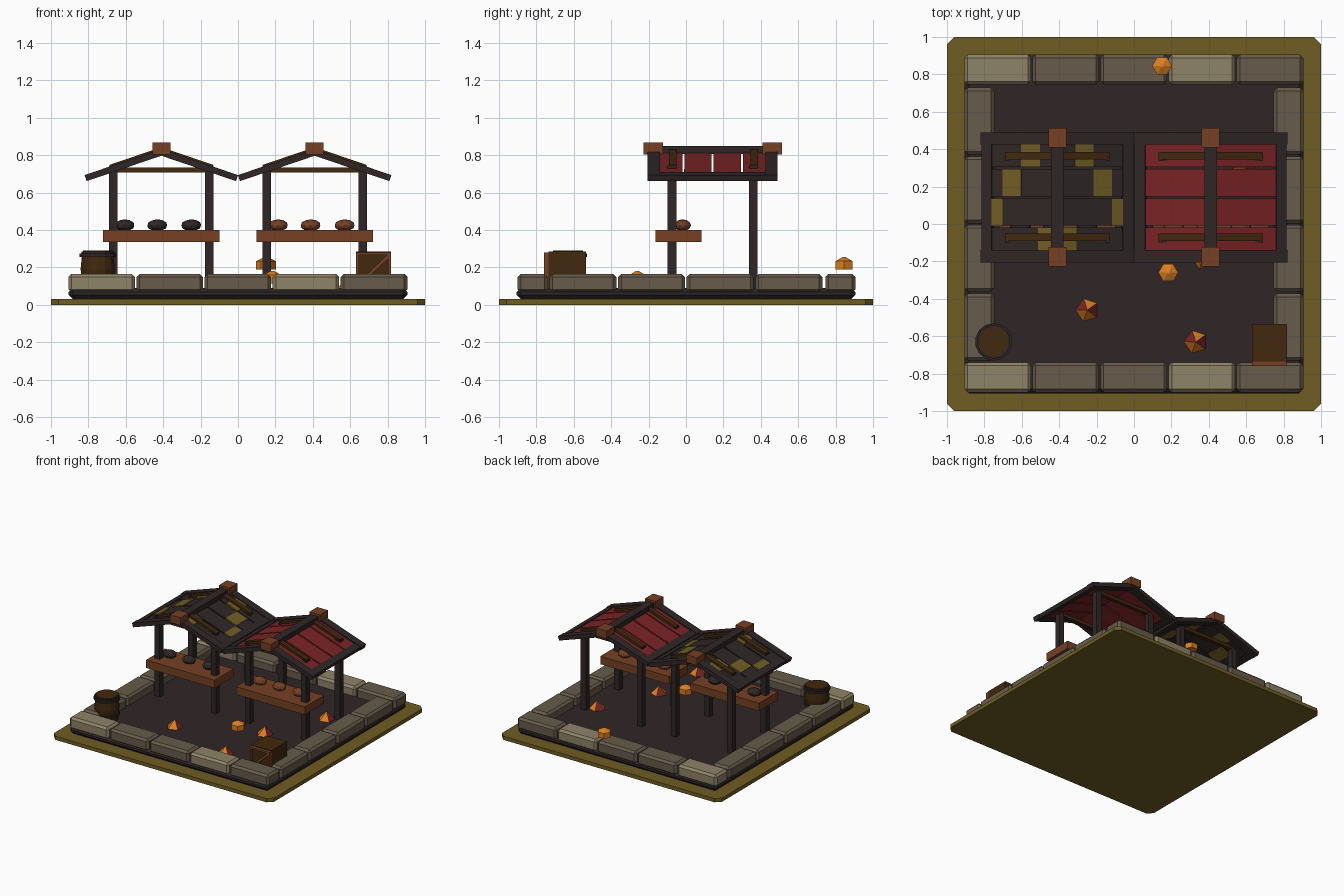
import bpy, bmesh, math
from mathutils import Matrix, Vector

if "Cube" in bpy.data.objects:
    bpy.data.objects.remove(bpy.data.objects["Cube"])


def mat(name, r, g, b):
    m = bpy.data.materials.new(name)
    lin = [((c / 255 + 0.055) / 1.055) ** 2.4 if c > 10 else c / 255 / 12.92 for c in (r, g, b)]
    m.diffuse_color = (*lin, 1)
    m.use_nodes = True
    m.node_tree.nodes["Principled BSDF"].inputs["Base Color"].default_value = m.diffuse_color
    return m


OLIVE = mat("olive moss", 112, 93, 36)
DARK = mat("charred wood", 48, 38, 38)
LIGHT = mat("light stone", 143, 131, 104)
STONE = mat("grey stone", 103, 91, 75)
RED = mat("red plank", 122, 35, 38)
BROWN = mat("brown wood", 118, 64, 36)
DBROWN = mat("dark brown wood", 66, 40, 14)
ORANGE = mat("orange", 222, 126, 35)


def finish(name, bm, mats, M=Matrix()):
    bm.transform(M)
    bmesh.ops.recalc_face_normals(bm, faces=bm.faces)
    me = bpy.data.meshes.new(name)
    bm.to_mesh(me)
    bm.free()
    for m in mats:
        me.materials.append(m)
    ob = bpy.data.objects.new(name, me)
    bpy.context.collection.objects.link(ob)
    return ob


def box(name, x, y, z, m, bevel=0, only_vertical=False, M=Matrix()):
    """Box from (min, max) ranges, with optional chamfer."""
    bm = bmesh.new()
    bmesh.ops.create_cube(bm, size=1)
    for v in bm.verts:
        v.co = Vector([(r[0] + r[1]) / 2 + c * (r[1] - r[0]) for r, c in zip((x, y, z), v.co)])
    if bevel:
        es = [e for e in bm.edges if not only_vertical
              or abs(e.verts[0].co.z - e.verts[1].co.z) > 1e-4]
        bmesh.ops.bevel(bm, geom=es, offset=bevel, segments=1, affect='EDGES')
    return finish(name, bm, [m], M)


def cone(name, loc, r1, r2, h, n, mats, turn=0):
    bm = bmesh.new()
    bmesh.ops.create_cone(bm, cap_ends=True, segments=n, radius1=r1, radius2=r2, depth=h)
    return finish(name, bm, mats, Matrix.Translation((loc[0], loc[1], loc[2] + h / 2))
                  @ Matrix.Rotation(turn, 4, 'Z'))


# ground plates
box("ground_plate", (-1, 1), (-1, 1), (0, 0.03), OLIVE, 0.04, True)
box("floor_slab", (-0.905, 0.905), (-0.905, 0.905), (0.03, 0.09), DARK, 0.022)

# border stones
for y0 in (-0.9, 0.745):
    for i in range(5):
        x0 = -0.907 + i * 0.364
        box("border_stone", (x0, x0 + 0.356), (y0, y0 + 0.16), (0.066, 0.165),
            LIGHT if i in (0, 3) else STONE, 0.017)
for x0 in (-0.907, 0.747):
    for i in range(4):
        y0 = -0.73 + i * 0.367
        box("side_stone", (x0, x0 + 0.16), (y0, y0 + 0.358), (0.066, 0.165), STONE, 0.017)

# market stalls
YC = 0.1425
SLOPE = math.atan(0.34)
K = 1 / math.cos(SLOPE)


def slope_box(name, cx, side, d, y, n, m):
    """Box lying on a roof slope; d = horizontal distances from the ridge."""
    M = (Matrix.Translation((cx, YC, 0.815)) @ Matrix.Scale(side, 4, (1, 0, 0))
         @ Matrix.Rotation(SLOPE, 4, 'Y'))
    box(name, (d[0] * K, d[1] * K), y, n, m, 0, False, M)


def stall(cx, plank, patched, goods):
    for sx in (-1, 1):
        for sy in (-1, 1):
            px, py = cx + sx * 0.256, YC + sy * 0.2175
            box("post", (px - 0.023, px + 0.023), (py - 0.023, py + 0.023), (0.085, 0.745), DARK)
    for sy in (-1, 1):
        py = YC + sy * 0.2175
        box("tie_beam", (cx - 0.24, cx + 0.24), (py - 0.015, py + 0.015), (0.708, 0.735), DBROWN)
        ky = YC + sy * 0.3175
        box("ridge_cap", (cx - 0.048, cx + 0.048), (ky - 0.052, ky + 0.052), (0.803, 0.867), BROWN)
    box("ridge_beam", (cx - 0.034, cx + 0.034), (YC - 0.345, YC + 0.345), (0.805, 0.85), DARK)
    for s in (-1, 1):
        for sy in (-1, 1):
            c = sy * 0.315
            slope_box("rafter", cx, s, (0, 0.405), (c - 0.033, c + 0.033), (-0.017, 0.017), DARK)
            c = sy * 0.2175 + 0.005
            slope_box("batten", cx, s, (0, 0.268), (c - 0.02, c + 0.02), (0.0, 0.026), DBROWN)
        slope_box("eave_bar", cx, s, (0.347, 0.402), (-0.34, 0.34), (-0.017, 0.014), DARK)
        for i in range(4):
            c = (i - 1.5) * 0.157
            slope_box("roof_plank", cx, s, (0, 0.35), (c - 0.073, c + 0.073), (-0.008, 0.008), plank)
            if patched:
                d = ((0, 0.1), (0.29, 0.35), (0.19, 0.29), (0.09, 0.19))[i]
                slope_box("moss_patch", cx, s, d, (c - 0.0735, c + 0.0735), (-0.0095, 0.0115), OLIVE)
    # counter with goods
    box("counter", (cx - 0.312, cx + 0.312), (-0.163, 0.082), (0.335, 0.4), BROWN)
    for dx in (-0.197, -0.022, 0.16):
        bm = bmesh.new()
        bmesh.ops.create_icosphere(bm, subdivisions=2, radius=1)
        finish("loaf", bm, [goods], Matrix.Translation((cx + dx, -0.018, 0.425))
               @ Matrix.Diagonal((0.055, 0.045, 0.032, 1)))


stall(-0.41, DARK, True, DARK)
stall(0.41, RED, False, BROWN)

# barrel: stave body, hoops and lid
B = (-0.75, -0.63)
cone("barrel_lower", (*B, 0.09), 0.082, 0.094, 0.1, 14, [DBROWN])
cone("barrel_upper", (*B, 0.19), 0.094, 0.085, 0.09, 14, [DBROWN])
cone("barrel_hoop", (*B, 0.255), 0.1, 0.1, 0.018, 14, [DARK])
cone("barrel_hoop", (*B, 0.13), 0.098, 0.098, 0.018, 14, [DARK])
cone("barrel_rim", (*B, 0.273), 0.09, 0.09, 0.013, 14, [DARK])
cone("barrel_lid", (*B, 0.28), 0.08, 0.08, 0.009, 14, [DBROWN])

# crate with framed, braced front
box("crate", (0.632, 0.818), (-0.735, -0.535), (0.09, 0.285), DBROWN)
for z in (0.09, 0.265):
    box("crate_rail", (0.632, 0.818), (-0.76, -0.735), (z, z + 0.015), BROWN)
for x in (0.632, 0.803):
    box("crate_stile", (x, x + 0.015), (-0.76, -0.735), (0.105, 0.265), BROWN)
box("crate_brace", (-0.117, 0.117), (-0.012, 0.012), (-0.009, 0.009), BROWN, 0, False,
    Matrix.Translation((0.725, -0.744, 0.186)) @ Matrix.Rotation(-math.atan2(0.16, 0.17), 4, 'Y'))

# small hexagonal gourds
for x, y, z in ((0.15, 0.845, 0.19), (0.183, -0.26, 0.115)):
    cone("gourd_body", (x, y, z), 0.053, 0.053, 0.043, 6, [ORANGE], math.pi / 6)
    cone("gourd_top", (x, y, z + 0.043), 0.053, 0.008, 0.023, 6, [ORANGE], math.pi / 6)

# two-coloured leaf piles
for x, y, t in ((-0.25, -0.46, 0.3), (0.33, -0.63, 0.3), (0.37, -0.18, 0.3), (0.595, 0.3, 0.3)):
    ob = cone("leaf_pile", (x, y, 0.088), 0.066, 0, 0.068, 5, [ORANGE, RED], t)
    for i, p in enumerate(ob.data.polygons):
        p.material_index = i % 2
